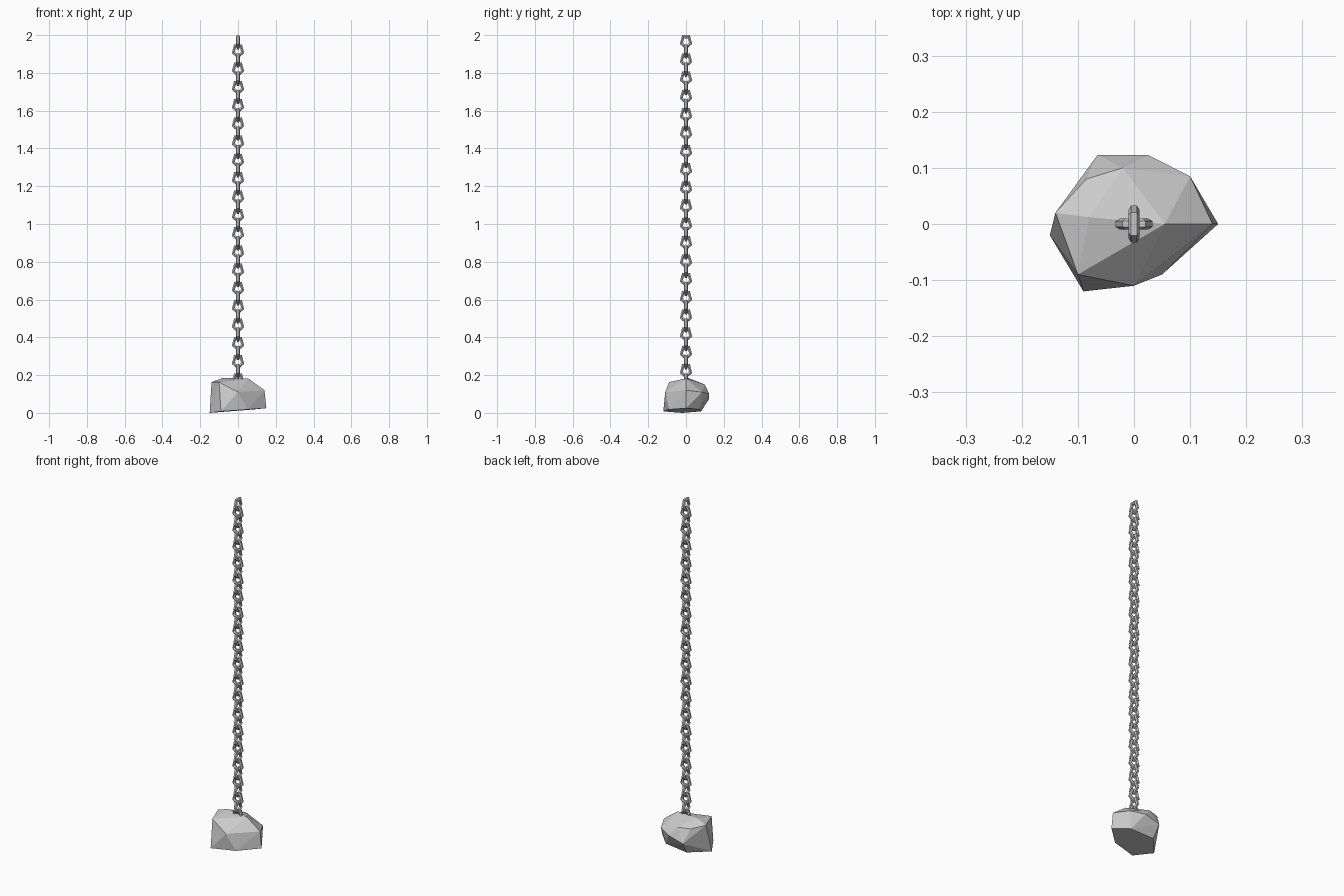
import bpy, bmesh, math
from mathutils import Vector

if "Cube" in bpy.data.objects:
    bpy.data.objects.remove(bpy.data.objects["Cube"])


def make_object(name, bm):
    bmesh.ops.recalc_face_normals(bm, faces=bm.faces)
    mesh = bpy.data.meshes.new(name)
    bm.to_mesh(mesh)
    bm.free()
    obj = bpy.data.objects.new(name, mesh)
    bpy.context.collection.objects.link(obj)
    return obj


# Chain link: five-sided ring with a six-sided section, flat side up
SIDES, SECTION = 5, 6
RING, WIRE, STRETCH = 0.026, 0.010, 1.2
PITCH, LINKS = 0.0484, 38
TOP = (RING + WIRE * math.cos(math.pi / 6)) * math.cos(math.pi / 5) * STRETCH


def add_link(bm, z, along_x):
    rings = []
    for i in range(SIDES):
        a = -math.pi / 2 + 2 * math.pi * i / SIDES
        ring = []
        for j in range(SECTION):
            p = 2 * math.pi * (j + 0.5) / SECTION
            r = RING + WIRE * math.cos(p)
            u, w = r * math.cos(a), r * math.sin(a) * STRETCH
            v = WIRE * math.sin(p)
            ring.append(bm.verts.new((u, v, z + w) if along_x else (-v, u, z + w)))
        rings.append(ring)
    for i in range(SIDES):
        a, b = rings[i], rings[(i + 1) % SIDES]
        for j in range(SECTION):
            k = (j + 1) % SECTION
            bm.faces.new((a[j], b[j], b[k], a[k]))


# Chain of alternating links
bm = bmesh.new()
for n in range(LINKS):
    add_link(bm, 2.0 - TOP - n * PITCH, n % 2 == 1)
make_object("chain", bm)

# Faceted stone weight
corners = [
    # top
    (-0.08, 0.012, 0.185), (0.055, 0.0, 0.182), (-0.10, -0.09, 0.163),
    (-0.14, 0.02, 0.163), (-0.02, 0.10, 0.15),  (-0.085, 0.08, 0.15),
    # middle
    (0.0, -0.11, 0.11), (0.14, 0.0, 0.12), (0.10, 0.085, 0.11),
    (0.025, 0.123, 0.10), (-0.065, 0.123, 0.075),
    # bottom
    (-0.15, -0.02, 0.0), (-0.09, -0.12, 0.008), (0.05, -0.09, 0.018),
    (0.15, 0.0, 0.025), (0.08, 0.07, 0.018), (-0.06, 0.08, 0.008),
]
bm = bmesh.new()
for c in corners:
    bm.verts.new(Vector(c))
hull = bmesh.ops.convex_hull(bm, input=bm.verts)
loose = [v for v in bm.verts if not v.link_faces]
bmesh.ops.delete(bm, geom=loose, context='VERTS')
make_object("stone_weight", bm)
